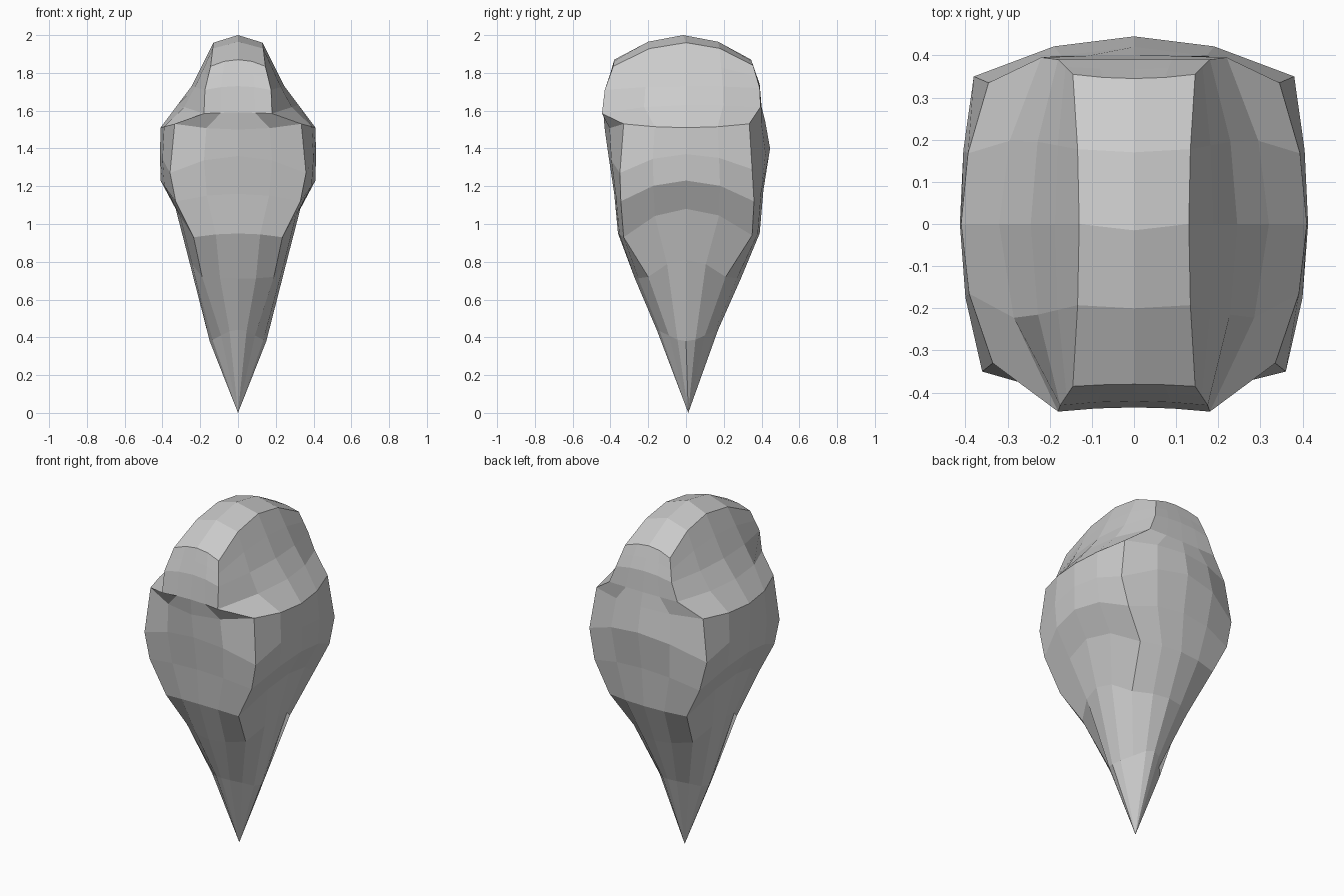
import bpy, bmesh

if "Cube" in bpy.data.objects:
    bpy.data.objects.remove(bpy.data.objects["Cube"])

# One ring per row: side-middle (x, z), front corner (x, y, z), front centre (y, z),
# back corner (x, y, z), back centre (y, z)
RINGS = [
    ((.15, .38), (.09, -.09, .41), (-.155, .44), (.09, .10, .41), (.17, .44)),
    ((.26, .81), (.19, -.20, .72), (-.27, .71), (.19, .21, .72), (.29, .71)),
    ((.33, 1.08), (.235, -.33, .93), (-.36, .95), (.25, .35, .94), (.39, .95)),
    ((.41, 1.23), (.33, -.345, 1.12), (-.38, 1.16), (.34, .36, 1.12), (.41, 1.18)),
    ((.413, 1.37), (.36, -.35, 1.27), (-.41, 1.36), (.38, .35, 1.29), (.445, 1.40)),
    ((.41, 1.51), (.335, -.33, 1.53), (-.43, 1.50), (.345, .335, 1.53), (.42, 1.54)),
    ((.32, 1.63), (.18, -.445, 1.585), (-.435, 1.59), (.22, .395, 1.62), (.40, 1.62)),
    ((.245, 1.73), (.175, -.43, 1.71), (-.42, 1.73), (.18, .39, 1.72), (.39, 1.74)),
    ((.13, 1.96), (.145, -.385, 1.835), (-.38, 1.87), (.145, .355, 1.84), (.345, 1.87)),
]


def between(centre, corner):
    """Point half way along a gently bowed span (bulge axis stays near the centre)."""
    k = .25
    axis_x = centre[0] == 0
    x = (centre[0] + corner[0]) / 2 if axis_x else centre[0] + k * (corner[0] - centre[0])
    y = centre[1] + k * (corner[1] - centre[1]) if axis_x else (centre[1] + corner[1]) / 2
    return (x, y, centre[2] + k * (corner[2] - centre[2]))


def ring_points(row):
    side, cf, f, cb, b = row
    s, f, b = (side[0], 0, side[1]), (0, *f), (0, *b)
    half = [f, between(f, cf), cf, between(s, cf), s,
            between(s, cb), cb, between(b, cb), b]
    return half + [(-x, y, z) for x, y, z in half[-2:0:-1]]


def midway(a, b):
    return [tuple((p + q) / 2 for p, q in zip(u, v)) for u, v in zip(a, b)]


rings = [ring_points(r) for r in RINGS]
rings.insert(8, midway(rings[7], rings[8]))

# Tapered body lofted through the rings, closed with a point below
bm = bmesh.new()
loops = [[bm.verts.new(p) for p in r] for r in rings]
n = 16
tip = bm.verts.new((0, .012, 0))
for i in range(n):
    j = (i + 1) % n
    bm.faces.new((tip, loops[0][j], loops[0][i]))
    for lo, hi in zip(loops, loops[1:]):
        bm.faces.new((lo[i], lo[j], hi[j], hi[i]))

# Crown strip with a low central ridge running front to back
top = loops[-1]
ridge = [bm.verts.new(p) for p in ((0, -.20, 1.965), (0, -.015, 2), (0, .17, 1.965))]
right = top[2:7]
left = [top[(n - k) % n] for k in range(2, 7)]
for edge in (right, left):
    for k in range(1, 3):
        bm.faces.new((edge[k], edge[k + 1], ridge[k], ridge[k - 1]))
bm.faces.new((top[0], top[1], right[0], right[1], ridge[0]))
bm.faces.new((top[0], top[15], left[0], left[1], ridge[0]))
bm.faces.new((top[8], top[7], right[4], right[3], ridge[2]))
bm.faces.new((top[8], top[9], left[4], left[3], ridge[2]))
bmesh.ops.recalc_face_normals(bm, faces=bm.faces)

mesh = bpy.data.meshes.new("tapered_body")
bm.to_mesh(mesh)
bm.free()
bpy.context.collection.objects.link(bpy.data.objects.new("tapered_body", mesh))
